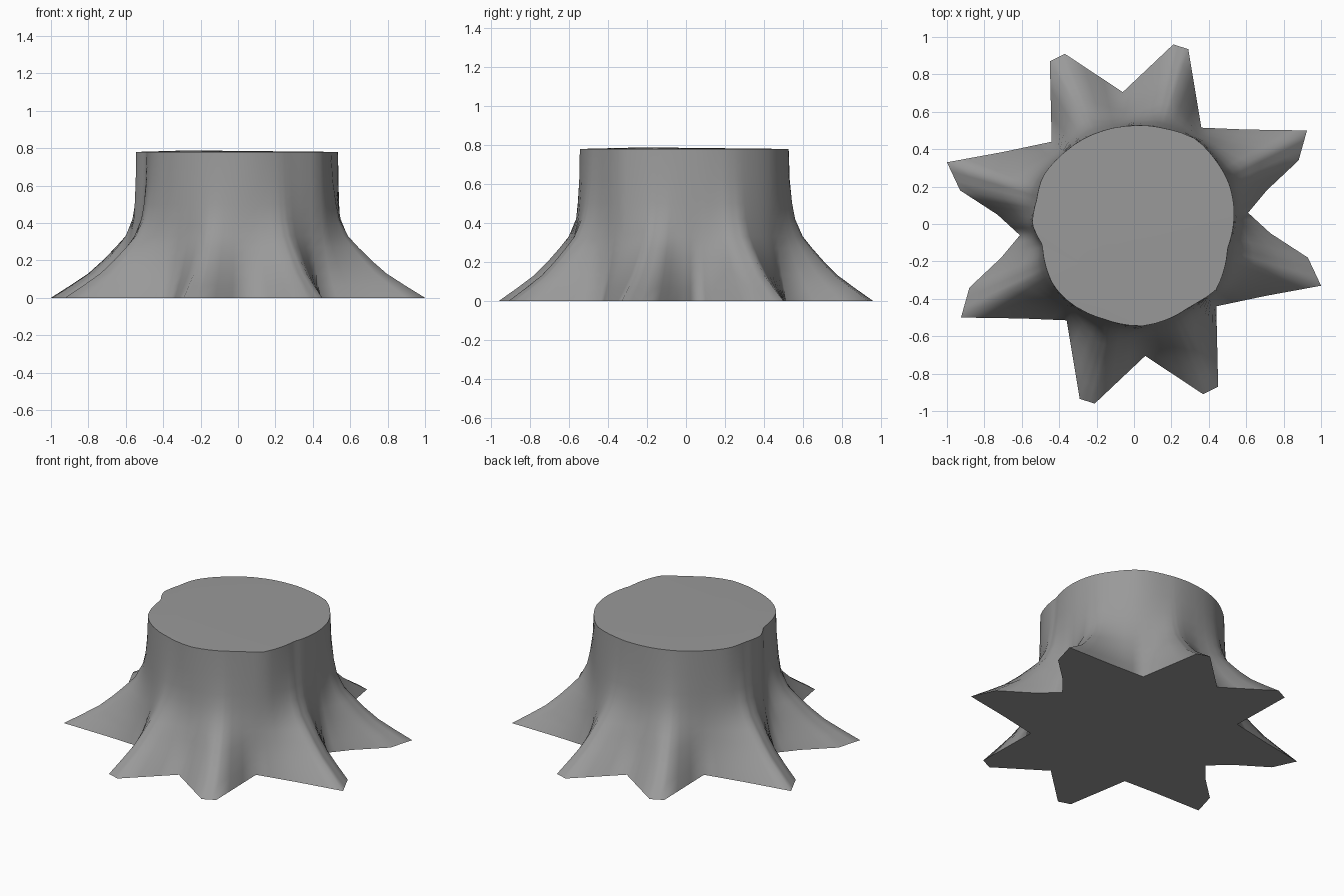
import bpy, bmesh, math

if "Cube" in bpy.data.objects:
    bpy.data.objects.remove(bpy.data.objects["Cube"])

# Half of the root outline on the ground; the other half is its 180 degree turn
half = [(.61, .06), (.71, .18), (.88, .34), (.925, .5), (.6, .505), (.36, .515),
        (.29, .935), (.21, .96), (-.06, .705), (-.37, .91), (-.45, .87),
        (-.44, .44), (-.7, .385), (-1, .33), (-.93, .18), (-.73, .05)]
base = half + [(-x, -y) for x, y in half]

# Slightly uneven rim of the cut face
rim = [(.535, .08), (.51, .21), (.43, .35), (.33, .455), (.165, .51), (-.02, .525),
       (-.19, .49), (-.37, .385), (-.49, .25), (-.52, .13), (-.545, 0), (-.49, -.11),
       (-.43, -.33), (-.33, -.43), (-.155, -.51), (.05, -.545), (.3, -.44),
       (.44, -.35), (.5, -.13)]
TAU = 2 * math.pi
rim_polar = sorted((math.atan2(y, x) % TAU, math.hypot(x, y)) for x, y in rim)


def rim_radius(a):
    """Radius of the rim at an angle."""
    pts = ([(rim_polar[-1][0] - TAU, rim_polar[-1][1])] + rim_polar
           + [(rim_polar[0][0] + TAU, rim_polar[0][1])])
    for (a0, r0), (a1, r1) in zip(pts, pts[1:]):
        if a0 <= a <= a1:
            return r0 + (r1 - r0) * (a - a0) / (a1 - a0)


# Split each edge of the outline so the flanks curve smoothly
outline = []
STEPS = 3
for (x0, y0), (x1, y1) in zip(base, base[1:] + base[:1]):
    for i in range(STEPS):
        t = i / STEPS
        outline.append((x0 + (x1 - x0) * t, y0 + (y1 - y0) * t))

# Height and flare: 1 is the root outline, 0 is the rim
levels = [(0, 1), (.065, .79), (.13, .59), (.2, .43), (.27, .29), (.33, .18),
          (.42, .09), (.5, .055), (.62, .02), (.78, 0)]

# Trunk with flared roots
bm = bmesh.new()
rings = []
for z, f in levels:
    ring = []
    for x, y in outline:
        a = math.atan2(y, x) % TAU
        r = rim_radius(a) * (1 - f) + math.hypot(x, y) * f
        ring.append(bm.verts.new((r * math.cos(a), r * math.sin(a), z)))
    rings.append(ring)
n = len(outline)
for lo, hi in zip(rings, rings[1:]):
    for i in range(n):
        j = (i + 1) % n
        bm.faces.new((lo[i], lo[j], hi[j], hi[i]))

# Flat underside, and cut face with a faint bump
bm.faces.new(rings[0][::-1])
bump = bm.verts.new((-.27, -.22, .788))
for i in range(n):
    bm.faces.new((rings[-1][i], rings[-1][(i + 1) % n], bump))

mesh = bpy.data.meshes.new("tree_stump")
bm.to_mesh(mesh)
bm.free()
stump = bpy.data.objects.new("tree_stump", mesh)
bpy.context.collection.objects.link(stump)

# Dark grey wood
wood = bpy.data.materials.new("dark_grey")
wood.diffuse_color = (.32, .32, .32, 1)
wood.use_nodes = True
wood.node_tree.nodes["Principled BSDF"].inputs["Base Color"].default_value = wood.diffuse_color
mesh.materials.append(wood)

# Smooth flanks, sharp rim and ground edge
bpy.context.view_layer.objects.active = stump
stump.select_set(True)
bpy.ops.object.shade_smooth_by_angle(angle=math.radians(80))
